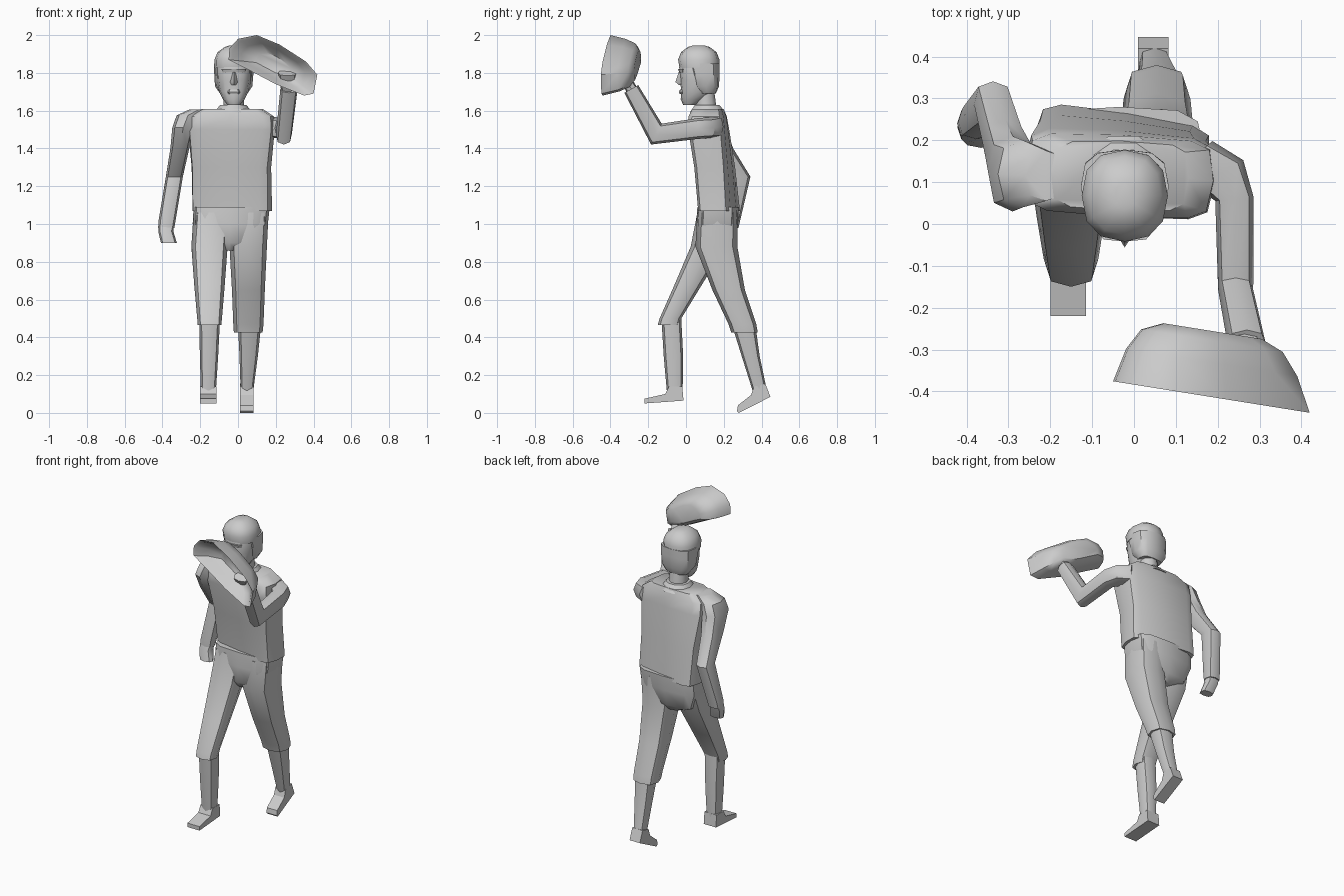
import bpy, bmesh, math
from mathutils import Matrix, Vector


def finish(name, bm, angle=40):
    bmesh.ops.recalc_face_normals(bm, faces=bm.faces)
    me = bpy.data.meshes.new(name)
    bm.to_mesh(me)
    bm.free()
    ob = bpy.data.objects.new(name, me)
    bpy.context.collection.objects.link(ob)
    bpy.ops.object.select_all(action='DESELECT')
    ob.select_set(True)
    bpy.context.view_layer.objects.active = ob
    bpy.ops.object.shade_smooth_by_angle(angle=math.radians(angle))
    return ob


def skin(name, loops, angle=40):
    """Bridge equal-length point loops and cap both ends."""
    bm = bmesh.new()
    rows = [[bm.verts.new(p) for p in loop] for loop in loops]
    n = len(rows[0])
    for a, b in zip(rows, rows[1:]):
        for i in range(n):
            j = (i + 1) % n
            bm.faces.new((a[i], a[j], b[j], b[i]))
    bm.faces.new(rows[0][::-1])
    bm.faces.new(rows[-1])
    return finish(name, bm, angle)


def ring(x, y, z, rx, ry, pitch=0, yaw=0, n=8, p=0.75):
    m = Matrix.Rotation(math.radians(yaw), 3, 'Z') @ Matrix.Rotation(math.radians(pitch), 3, 'X')
    pts = []
    for i in range(n):
        a = 2 * math.pi * i / n
        c, s = round(math.cos(a), 6), round(math.sin(a), 6)
        v = Vector((math.copysign(abs(c) ** p, c) * rx, math.copysign(abs(s) ** p, s) * ry, 0))
        pts.append(Vector((x, y, z)) + m @ v)
    return pts


def loft(name, rings, n=8, p=0.75, angle=40):
    return skin(name, [ring(*r, n=n, p=p) for r in rings], angle)


def spans(name, rows, n=8, p=0.75, angle=40):
    """Rows of z, x min, x max, y min, y max."""
    return loft(name, [((a + b) / 2, (c + d) / 2, z, (b - a) / 2, (d - c) / 2)
                       for z, a, b, c, d in rows], n, p, angle)


def slab(name, x0, x1, profile):
    return skin(name, [[(x, y, z) for y, z in profile] for x in (x0, x1)], 30)


# shirt, twisted slightly at the waist, and collar
loft("shirt", [(-.03, .175, 1.07, .213, .092, 0, -9), (-.035, .152, 1.3, .212, .095, 0, -7),
               (-.035, .12, 1.5, .23, .103, 0, -4), (-.035, .115, 1.57, .225, .098, 0, -3),
               (-.03, .115, 1.61, .16, .083, 0, -2)], 12, .42)
loft("collar", [(-.025, .115, 1.59, .10, .10), (-.025, .112, 1.63, .07, .068)], 10, .9)
spans("neck", [(1.57, -.08, .035, .05, .17), (1.72, -.075, .03, .045, .15)], 10, 1)

# trousers: pelvis and two striding legs
spans("trouser_seat", [(1.09, -.235, .168, .06, .28), (1.0, -.24, .158, .055, .275),
                       (.9, -.2, .11, .06, .255), (.86, -.1, .01, .09, .22)], 12, .55)
spans("right_trouser_leg", [(1.06, -.235, -.04, .06, .27), (.88, -.247, -.055, .025, .21),
                            (.68, -.232, -.07, -.06, .085), (.5, -.216, -.085, -.14, -.025),
                            (.465, -.213, -.088, -.15, -.035)])
spans("left_trouser_leg", [(1.06, -.03, .162, .06, .275), (.88, -.045, .153, .05, .272),
                           (.65, -.032, .142, .14, .312), (.47, -.025, .135, .225, .372),
                           (.425, -.022, .13, .24, .38)])
# socks
spans("right_sock", [(.5, -.205, -.095, -.13, -.025), (.3, -.202, -.105, -.118, -.015),
                     (.1, -.196, -.118, -.1, -.018)])
spans("left_sock", [(.46, .0, .122, .245, .368), (.3, .008, .105, .295, .39),
                    (.11, .014, .08, .355, .43)])
# shoes
slab("right_shoe", -.2, -.115, [(-.22, .05), (-.22, .075), (-.11, .1), (-.09, .14),
                                (-.02, .14), (-.013, .065)])
slab("left_shoe", .01, .082, [(.27, .01), (.275, .04), (.345, .095), (.36, .14),
                              (.42, .155), (.447, .085), (.28, 0)])

# lowered arm and hand
loft("right_arm", [(-.21, .115, 1.605, .05, .06), (-.265, .12, 1.575, .06, .08),
                   (-.29, .12, 1.51, .058, .09), (-.308, .175, 1.4, .05, .075),
                   (-.337, .285, 1.25, .045, .056), (-.375, .245, 1.02, .045, .042),
                   (-.38, .24, .98, .043, .038)])
loft("right_hand", [(-.38, .242, 1.0, .04, .035), (-.382, .23, .96, .04, .035),
                    (-.366, .21, .9, .042, .028)])
# raised arm and wrist
loft("left_arm", [(.13, .15, 1.515, .075, .06, 90, 40), (.205, .12, 1.51, .065, .055, 90, 30),
                  (.24, .06, 1.505, .046, .055, 90, 6), (.243, -.157, 1.476, .042, .062, 63, 0),
                  (.27, -.29, 1.715, .046, .042, 29, 0)])
loft("left_wrist", [(.265, -.28, 1.70, .035, .03, 29), (.262, -.34, 1.8, .05, .03, 29)])

# hollow mitt: outline in x, z on a slanted plane, lofted back and then inward
outline = [(-.045, 1.93), (0, 1.98), (.1, 2.0), (.22, 1.95), (.36, 1.86), (.42, 1.79),
           (.40, 1.69), (.35, 1.68), (.2, 1.74), (.03, 1.83), (-.05, 1.87)]
mitt = []
for s, depth in [(.5, .158), (.72, .135), (.87, .083), (1, 0), (.93, .008), (.72, .06), (.4, .1)]:
    loop = []
    for x, z in outline:
        xs, zs = .19 + (x - .19) * s, 1.845 + (z - 1.845) * s
        loop.append((xs, -.376 - .16 * (xs + .05) + depth, zs))
    mitt.append(loop)
skin("mitt", mitt, 45)

# head with facial features
spans("head", [(1.63, -.055, .012, -.015, .05), (1.66, -.08, .035, -.028, .1),
               (1.70, -.1, .055, -.026, .145), (1.76, -.112, .068, -.03, .16),
               (1.83, -.115, .072, -.036, .165), (1.88, -.1, .06, -.02, .15)], 12, .85)
skin("nose", [[(-.035, -.025, 1.805), (-.009, -.025, 1.805), (-.022, -.038, 1.805)],
              [(-.044, -.022, 1.75), (0, -.022, 1.75), (-.022, -.056, 1.752)],
              [(-.036, -.022, 1.735), (-.008, -.022, 1.735), (-.022, -.04, 1.737)]])
loft("brow", [(-.022, -.018, 1.802, .06, .018), (-.022, -.02, 1.82, .066, .022)])
loft("lips", [(-.022, -.02, 1.687, .026, .012), (-.022, -.02, 1.698, .034, .017),
              (-.022, -.02, 1.712, .026, .012)])
# hair around back and sides, and crown
spans("hair_back", [(1.69, -.095, .05, .065, .158), (1.73, -.122, .076, .035, .175),
                    (1.8, -.126, .082, .015, .178), (1.85, -.127, .083, .0, .178)], 12, .7)
spans("hair_crown", [(1.825, -.124, .08, -.034, .177), (1.87, -.125, .081, -.042, .177),
                     (1.91, -.108, .065, -.026, .162), (1.937, -.07, .028, .01, .125),
                     (1.945, -.045, .002, .035, .1)], 12, .85, 60)
